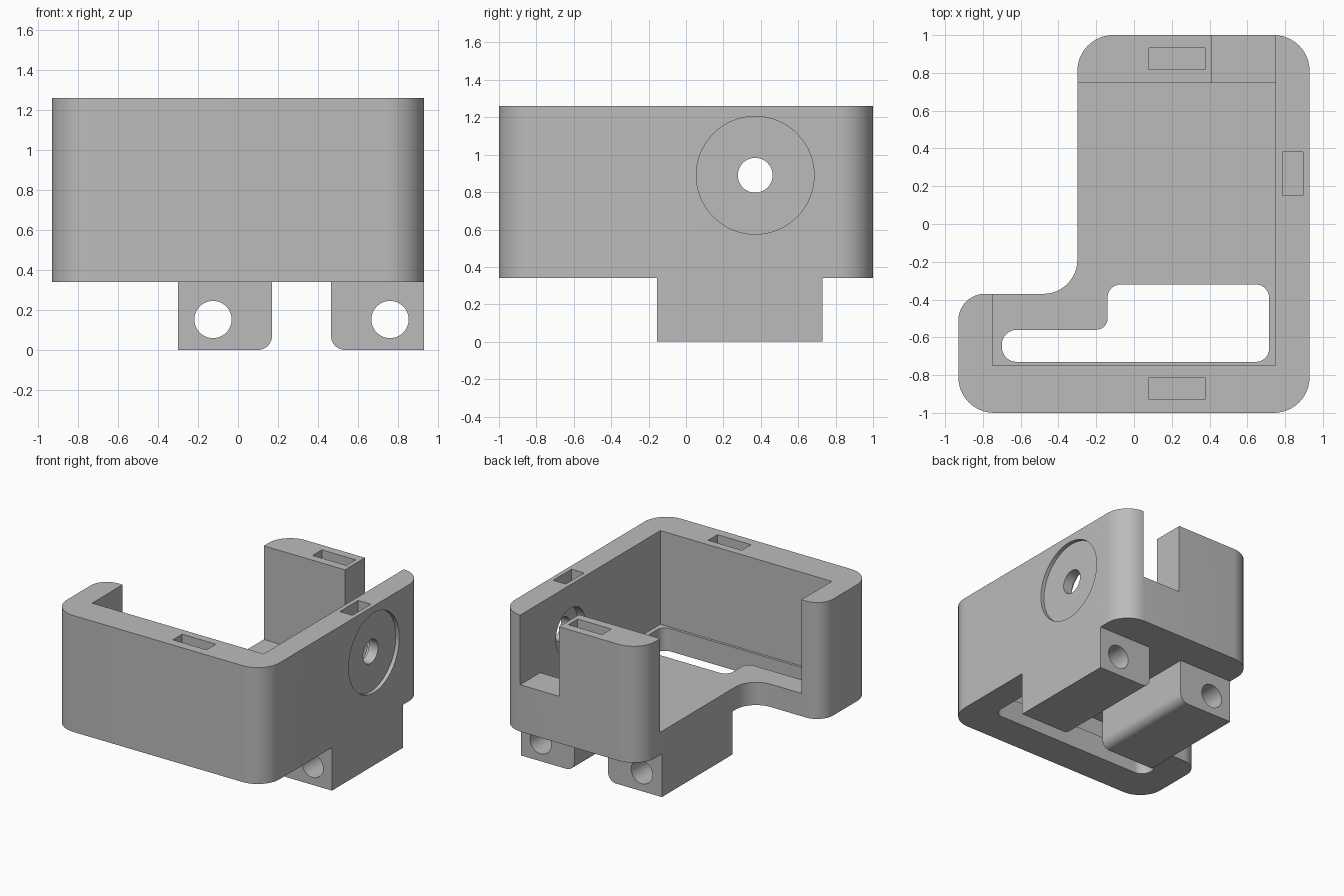
import bpy
import bmesh
import math
from mathutils import Vector, Matrix

if "Cube" in bpy.data.objects:
    bpy.data.objects.remove(bpy.data.objects["Cube"])

grey = bpy.data.materials.new("plain grey")
grey.diffuse_color = (0.5, 0.5, 0.5, 1)
grey.use_nodes = True
grey.node_tree.nodes["Principled BSDF"].inputs["Base Color"].default_value = grey.diffuse_color


def rounded(corners, steps=12):
    """Outline from right-angled corners (x, y, radius)."""
    pts = []
    for i, (x, y, r) in enumerate(corners):
        p = Vector((x, y))
        if r == 0:
            pts.append(p)
            continue
        da = (Vector(corners[i - 1][:2]) - p).normalized()
        db = (Vector(corners[(i + 1) % len(corners)][:2]) - p).normalized()
        c = p + (da + db) * r
        for k in range(steps + 1):
            t = math.pi / 2 * k / steps
            pts.append(c - r * (db * math.cos(t) + da * math.sin(t)))
    return pts


def circle(cx, cy, r, n=64):
    return [Vector((cx + r * math.cos(2 * math.pi * k / n),
                    cy + r * math.sin(2 * math.pi * k / n))) for k in range(n)]


def rect(x0, x1, y0, y1):
    return rounded([(x0, y0, 0), (x1, y0, 0), (x1, y1, 0), (x0, y1, 0)])


def prism(name, outline, lo, hi, axis="Z"):
    """Extrude an outline along an axis; the outline is xy, xz or yz."""
    place = {"Z": lambda p, h: (p.x, p.y, h),
             "Y": lambda p, h: (p.x, h, p.y),
             "X": lambda p, h: (h, p.x, p.y)}[axis]
    bm = bmesh.new()
    low = [bm.verts.new(place(p, lo)) for p in outline]
    high = [bm.verts.new(place(p, hi)) for p in outline]
    bm.faces.new(low)
    bm.faces.new(high)
    n = len(outline)
    for i in range(n):
        j = (i + 1) % n
        bm.faces.new((low[i], low[j], high[j], high[i]))
    bmesh.ops.recalc_face_normals(bm, faces=bm.faces)
    mesh = bpy.data.meshes.new(name)
    bm.to_mesh(mesh)
    bm.free()
    mesh.materials.append(grey)
    ob = bpy.data.objects.new(name, mesh)
    bpy.context.collection.objects.link(ob)
    return ob


def combine(target, tool, operation):
    """Apply a boolean and discard the tool object."""
    mod = target.modifiers.new(operation, "BOOLEAN")
    mod.operation = operation
    mod.solver = "EXACT"
    mod.object = tool
    bpy.context.view_layer.objects.active = target
    bpy.ops.object.modifier_apply(modifier=mod.name)
    bpy.data.objects.remove(tool)


BASE, FLOOR, NOTCH, TOP = 0.34, 0.52, 0.71, 1.26

# L-shaped housing block
housing = prism("housing", rounded([
    (-0.93, -1, 0.19), (0.93, -1, 0.19), (0.93, 1, 0.19),
    (-0.30, 1, 0.19), (-0.30, -0.37, 0.18), (-0.93, -0.37, 0.14)]), BASE, TOP)

# Mounting legs, each with one rounded inner lower edge, bored lengthwise
legs = [([(-0.30, 0, 0), (0.17, 0, 0.07), (0.17, BASE, 0), (-0.30, BASE, 0)], -0.125),
        ([(0.465, 0, 0.07), (0.93, 0, 0), (0.93, BASE, 0), (0.465, BASE, 0)], 0.76)]
for profile, hole_x in legs:
    leg = prism("mounting_leg", rounded(profile), -0.155, 0.73, "Y")
    combine(leg, prism("bore", circle(hole_x, 0.152, 0.093), -0.5, 0.9, "Y"), "DIFFERENCE")
    combine(housing, leg, "UNION")

cutters = [
    # Main cavity and the notch in the back wall
    prism("cavity", rect(-0.75, 0.75, -0.75, 0.75), FLOOR, 1.5),
    prism("notch", rect(0.41, 0.75, 0.7, 1.2), NOTCH, 1.5),
    # Stepped slot through the floor
    prism("floor_slot", rounded([
        (-0.70, -0.73, 0.08), (0.715, -0.73, 0.07), (0.715, -0.32, 0.07),
        (-0.14, -0.32, 0.07), (-0.14, -0.56, 0.06), (-0.70, -0.56, 0.08)]), 0.2, 0.7),
    # Round port in the right wall: outer recess, bore, inner counterbore
    prism("port_recess", circle(0.37, 0.89, 0.315), 0.90, 1.1, "X"),
    prism("port_bore", circle(0.37, 0.89, 0.093), 0.6, 1.1, "X"),
    prism("port_counterbore", circle(0.37, 0.89, 0.185), 0.6, 0.82, "X"),
    # Pockets in the top rim
    prism("side_pocket", rect(0.785, 0.90 - 0.005, 0.15, 0.38), TOP - 0.15, 1.5),
]
for y in (-0.87, 0.875):
    cutters.append(prism("rim_pocket", rect(0.08, 0.375, y - 0.058, y + 0.058), TOP - 0.15, 1.5))
for cutter in cutters:
    combine(housing, cutter, "DIFFERENCE")

# Smooth rounded walls with crisp edges
bpy.ops.object.select_all(action="DESELECT")
housing.select_set(True)
bpy.context.view_layer.objects.active = housing
bpy.ops.object.shade_smooth_by_angle(angle=math.radians(30))
